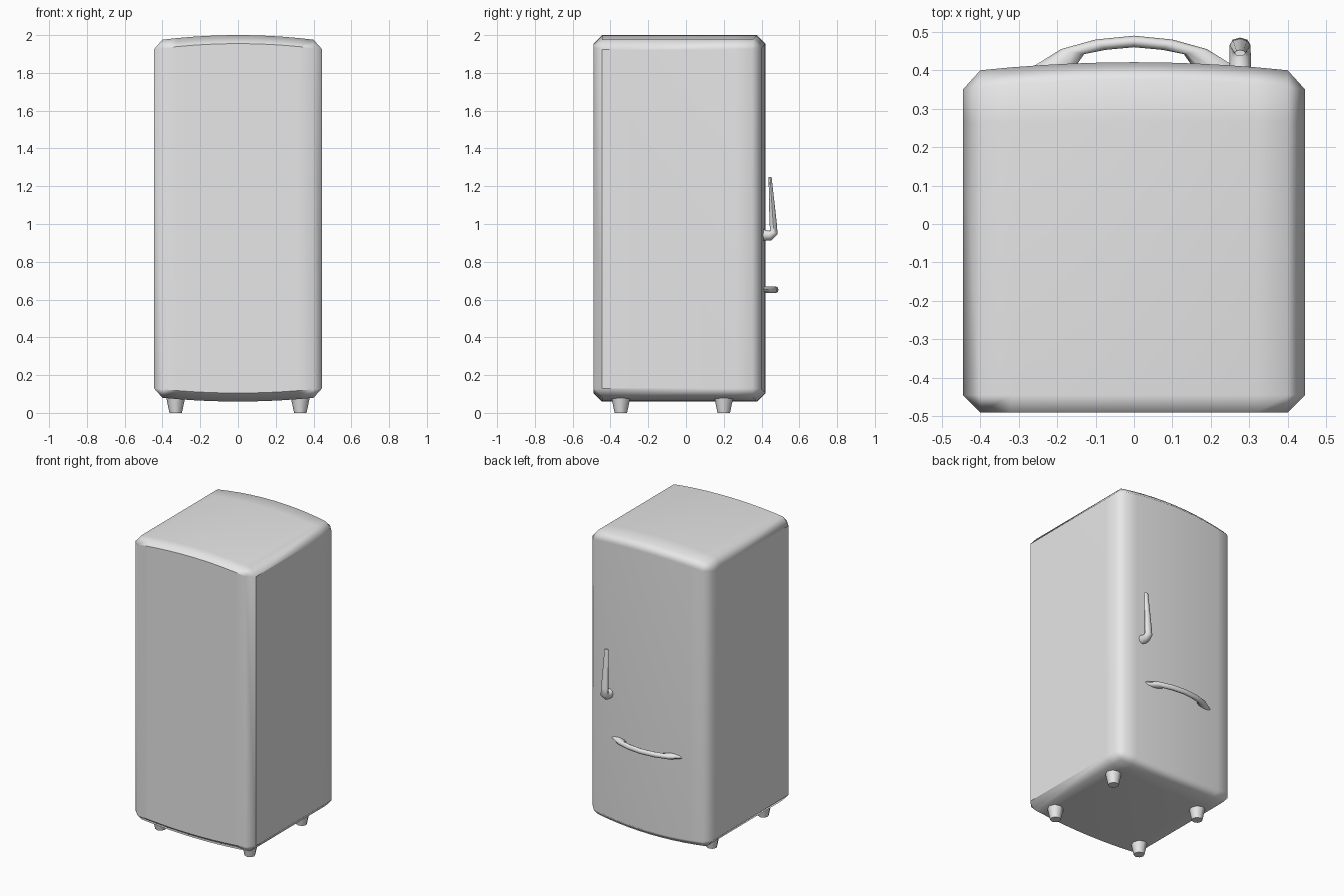
import bpy, bmesh
from math import sin, cos, pi
from mathutils import Vector

cube = bpy.data.objects.get("Cube")
if cube:
    bpy.data.objects.remove(cube)

enamel = bpy.data.materials.new("light_grey_enamel")
enamel.use_nodes = True
GREY = (0.8, 0.8, 0.8, 1)
enamel.diffuse_color = GREY
enamel.node_tree.nodes["Principled BSDF"].inputs["Base Color"].default_value = GREY


def finish(bm, name):
    """Turn a bmesh into a smooth shaded object."""
    bmesh.ops.recalc_face_normals(bm, faces=bm.faces)
    for f in bm.faces:
        f.smooth = True
    mesh = bpy.data.meshes.new(name)
    bm.to_mesh(mesh)
    bm.free()
    mesh.materials.append(enamel)
    ob = bpy.data.objects.new(name, mesh)
    bpy.context.collection.objects.link(ob)
    return ob


def smooth_by_angle(ob, angle):
    bpy.ops.object.select_all(action='DESELECT')
    ob.select_set(True)
    bpy.context.view_layer.objects.active = ob
    bpy.ops.object.shade_smooth_by_angle(angle=angle)


# Cabinet: chamfered box whose door, top and underside bulge gently
HALF_W, BACK, FRONT, LOW, HIGH, CHAMFER = 0.445, -0.49, 0.395, 0.085, 1.97, 0.045
SEAM = 0.265
bm = bmesh.new()
bmesh.ops.create_cube(bm, size=1)
for v in bm.verts:
    v.co = (HALF_W if v.co.x > 0 else -HALF_W,
            FRONT if v.co.y > 0 else BACK,
            HIGH if v.co.z > 0 else LOW)
bmesh.ops.bevel(bm, geom=bm.edges[:], offset=CHAMFER, segments=1, affect='EDGES')


def cut(co, normal):
    bmesh.ops.bisect_plane(bm, geom=bm.verts[:] + bm.edges[:] + bm.faces[:],
                           dist=1e-5, plane_co=co, plane_no=normal)


for i in range(-4, 5):
    cut((i * 0.08, 0, 0), (1, 0, 0))
cut((0, SEAM, 0), (0, 1, 0))

# Crisp border round the side panels and the back; the door stays soft
for e in bm.edges:
    a, b = (v.co for v in e.verts)
    on_side = all(abs(p.x) > HALF_W - 1e-4 for p in (a, b))
    on_back = all(p.y < BACK + 1e-4 for p in (a, b))
    behind_seam = max(a.y, b.y) < SEAM + 1e-3
    bent = e.calc_face_angle(0) > 0.3
    horizontal = abs(a.z - b.z) < 1e-4
    e.smooth = not (bent and behind_seam and (on_side or (on_back and horizontal)))

for v in bm.verts:
    bulge = 1 - (v.co.x / HALF_W) ** 2
    if v.co.y > SEAM + 0.01:
        v.co.y += 0.026 * bulge
    v.co.z += 0.03 * bulge if v.co.z > 1 else -0.025 * bulge
cabinet = finish(bm, "cabinet")
weighted = cabinet.modifiers.new("even_shading", 'WEIGHTED_NORMAL')
weighted.keep_sharp = True

# Feet: four short tapered stubs
for side, x in (("right", -0.33), ("left", 0.33)):
    for place, y in (("back", -0.345), ("front", 0.2)):
        bm = bmesh.new()
        bmesh.ops.create_cone(bm, cap_ends=True, segments=8,
                              radius1=0.033, radius2=0.052, depth=0.09)
        bmesh.ops.translate(bm, vec=(x, y, 0.045), verts=bm.verts)
        smooth_by_angle(finish(bm, f"{place}_{side}_foot"), 0.9)


def loft(name, sections, across, sides=8):
    """Skin ellipses, each given by its outer point, inner point and half width."""
    bm = bmesh.new()
    rings = []
    for outer, inner, width in sections:
        outer, inner = Vector(outer), Vector(inner)
        mid, arm = (outer + inner) / 2, (outer - inner) / 2
        rings.append([bm.verts.new(mid + arm * cos(t) + Vector(across) * width * sin(t))
                      for t in (2 * pi * k / sides for k in range(sides))])
    for r, s in zip(rings, rings[1:]):
        for k in range(sides):
            n = (k + 1) % sides
            bm.faces.new((r[k], r[n], s[n], s[k]))
    bm.faces.new(rings[0])
    bm.faces.new(rings[-1])
    smooth_by_angle(finish(bm, name), 1.0)


# Pull handle: a bow across the door, mirrored about its middle
Z = 0.652
half = [((0.27, 0.405, Z), (0.155, 0.405, Z), 0.016),
        ((0.19, 0.455, Z), (0.13, 0.442, Z), 0.018),
        ((0.10, 0.48, Z), (0.075, 0.453, Z), 0.018),
        ((0, 0.49, Z), (0, 0.46, Z), 0.018)]
mirrored = [((-o[0], *o[1:]), (-i[0], *i[1:]), w) for o, i, w in half[-2::-1]]
loft("pull_handle", half + mirrored, (0, 0, 1))

# Latch lever: comes out of the door, then rises and narrows
X = 0.276
lever = [((X, 0.395, 0.91), (X, 0.395, 0.98), 0.028),
         ((X, 0.452, 0.914), (X, 0.43, 0.965), 0.028),
         ((X, 0.485, 0.945), (X, 0.447, 0.965), 0.027),
         ((X, 0.481, 1.0), (X, 0.442, 1.0), 0.025),
         ((X, 0.453, 1.25), (X, 0.437, 1.25), 0.014)]
loft("latch_lever", lever, (1, 0, 0))
